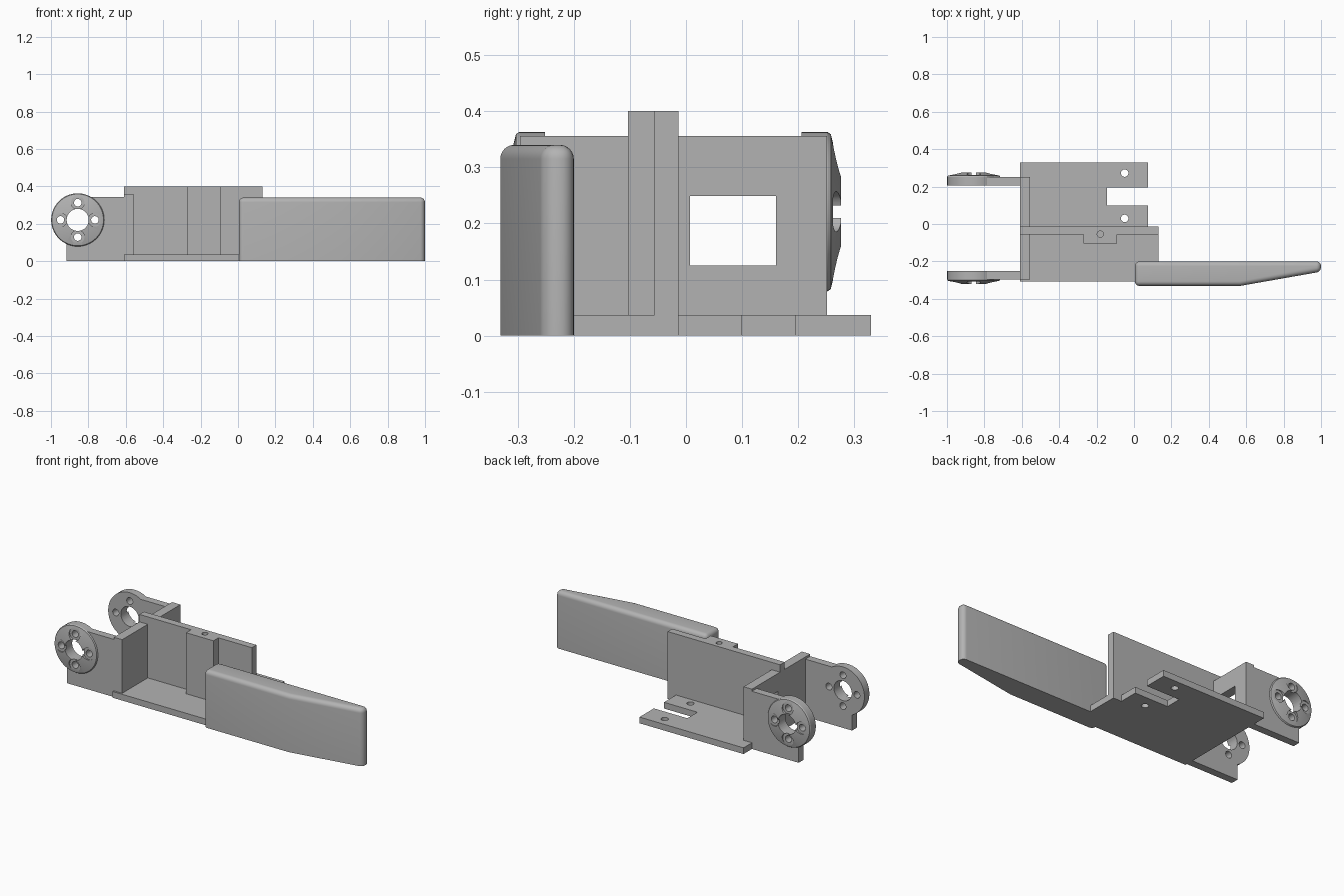
import bpy, bmesh, math
from mathutils import Matrix, Vector

if "Cube" in bpy.data.objects:
    bpy.data.objects.remove(bpy.data.objects["Cube"], do_unlink=True)

grey = bpy.data.materials.new("plain grey")
grey.use_nodes = True
colour = (0.45, 0.45, 0.45, 1)
grey.diffuse_color = colour
grey.node_tree.nodes["Principled BSDF"].inputs["Base Color"].default_value = colour


def make(name, bm):
    bmesh.ops.recalc_face_normals(bm, faces=bm.faces[:])
    mesh = bpy.data.meshes.new(name)
    bm.to_mesh(mesh)
    bm.free()
    mesh.materials.append(grey)
    obj = bpy.data.objects.new(name, mesh)
    bpy.context.collection.objects.link(obj)
    return obj


def prism(name, outline, z0, z1):
    bm = bmesh.new()
    base = bm.faces.new([bm.verts.new((x, y, z0)) for x, y in outline])
    top = bmesh.ops.extrude_face_region(bm, geom=[base])["geom"]
    moved = [v for v in top if isinstance(v, bmesh.types.BMVert)]
    bmesh.ops.translate(bm, verts=moved, vec=(0, 0, z1 - z0))
    return make(name, bm)


def box(name, x0, x1, y0, y1, z0, z1):
    return prism(name, [(x0, y0), (x1, y0), (x1, y1), (x0, y1)], z0, z1)


def cylinder(name, centre, radius, depth, along_y=False):
    bm = bmesh.new()
    turn = Matrix.Rotation(math.pi / 2, 4, 'X') if along_y else Matrix()
    bmesh.ops.create_cone(bm, cap_ends=True, segments=40, radius1=radius, radius2=radius,
                          depth=depth, matrix=Matrix.Translation(centre) @ turn)
    return make(name, bm)


def combine(obj, others, operation='DIFFERENCE'):
    # Apply each boolean, then discard its helper
    for other in others:
        mod = obj.modifiers.new("join", 'BOOLEAN')
        mod.operation, mod.solver, mod.object = operation, 'EXACT', other
        graph = bpy.context.evaluated_depsgraph_get()
        mesh = bpy.data.meshes.new_from_object(obj.evaluated_get(graph))
        obj.modifiers.clear()
        obj.data = mesh
        bpy.data.objects.remove(other, do_unlink=True)


def smooth(obj):
    bpy.ops.object.select_all(action='DESELECT')
    obj.select_set(True)
    bpy.context.view_layer.objects.active = obj
    bpy.ops.object.shade_smooth_by_angle(angle=math.radians(25))


# Base plate with a rear slot and two screw holes
base = prism("base_plate", [(-0.61, -0.307), (0.13, -0.307), (0.13, -0.013), (0.075, -0.013),
                            (0.075, 0.1), (-0.145, 0.1), (-0.145, 0.195), (0.075, 0.195),
                            (0.075, 0.33), (-0.61, 0.33)], 0, 0.037)
combine(base, [cylinder("cutter", (-0.05, y, 0.02), 0.02, 0.2) for y in (0.03, 0.272)])
smooth(base)

# Long upright wall with its thickened boss and a vertical screw hole
spine = prism("spine_wall", [(-0.61, -0.056), (-0.27, -0.056), (-0.27, -0.103), (-0.09, -0.103),
                             (-0.09, -0.056), (0.13, -0.056), (0.13, -0.013), (-0.61, -0.013)],
              0.03, 0.4)
combine(spine, [cylinder("cutter", (-0.18, -0.054, 0.4), 0.017, 0.4)])
smooth(spine)

# Cross wall with a cable window
cross = box("cross_wall", -0.61, -0.555, -0.296, 0.251, 0, 0.356)
combine(cross, [box("cutter", -0.7, -0.5, 0.007, 0.16, 0.125, 0.249)])

# Hinge arms: a flat plate joined to a domed round pad, mirrored across MID
MID, CX, CZ = -0.0225, -0.857, 0.221
for side, name in ((1, "rear_hinge_arm"), (-1, "front_hinge_arm")):
    def at(y):
        return MID + side * (y - MID)

    inner, outer = sorted((at(0.206), at(0.251)))
    arm = box(name, -0.917, -0.6, inner, outer, 0, 0.343)
    bm = bmesh.new()
    profile = [(0, 0.206), (0.142, 0.206), (0.142, 0.252), (0.138, 0.258), (0.066, 0.276), (0, 0.276)]
    ring = [bm.verts.new((CX + r, at(y), CZ)) for r, y in profile]
    edges = [bm.edges.new(pair) for pair in zip(ring, ring[1:])]
    bmesh.ops.spin(bm, geom=ring + edges, cent=(CX, 0, CZ), axis=(0, 1, 0),
                   angle=math.tau, steps=64, use_merge=True)
    bmesh.ops.remove_doubles(bm, verts=bm.verts[:], dist=0.0001)
    combine(arm, [make("pad", bm)], 'UNION')

    # Central bore and four counterbored screw holes
    cutters = [cylinder("cutter", (CX, at(0.24), CZ), 0.059, 0.3, True)]
    for k in range(4):
        a = k * math.pi / 2
        x, z = CX + 0.092 * math.cos(a), CZ + 0.092 * math.sin(a)
        cutters.append(cylinder("cutter", (x, at(0.24), z), 0.02, 0.3, True))
        cutters.append(cylinder("cutter", (x, at(0.312), z), 0.036, 0.1, True))
    combine(arm, cutters)
    smooth(arm)

# Tapered finger, rounded on every edge except the underside and the bend
BEND = 0.567
finger = prism("finger", [(0.005, -0.331), (BEND, -0.331), (1.0, -0.255),
                          (1.0, -0.2), (0.005, -0.2)], 0, 0.34)
bm = bmesh.new()
bm.from_mesh(finger.data)
rounded = [e for e in bm.edges
           if max(v.co.z for v in e.verts) > 0.1
           and not all(abs(v.co.x - BEND) < 0.01 for v in e.verts)]
bmesh.ops.bevel(bm, geom=rounded, offset=0.025, offset_type='OFFSET', segments=6,
                profile=0.5, affect='EDGES', clamp_overlap=True)
bm.to_mesh(finger.data)
bm.free()
smooth(finger)
